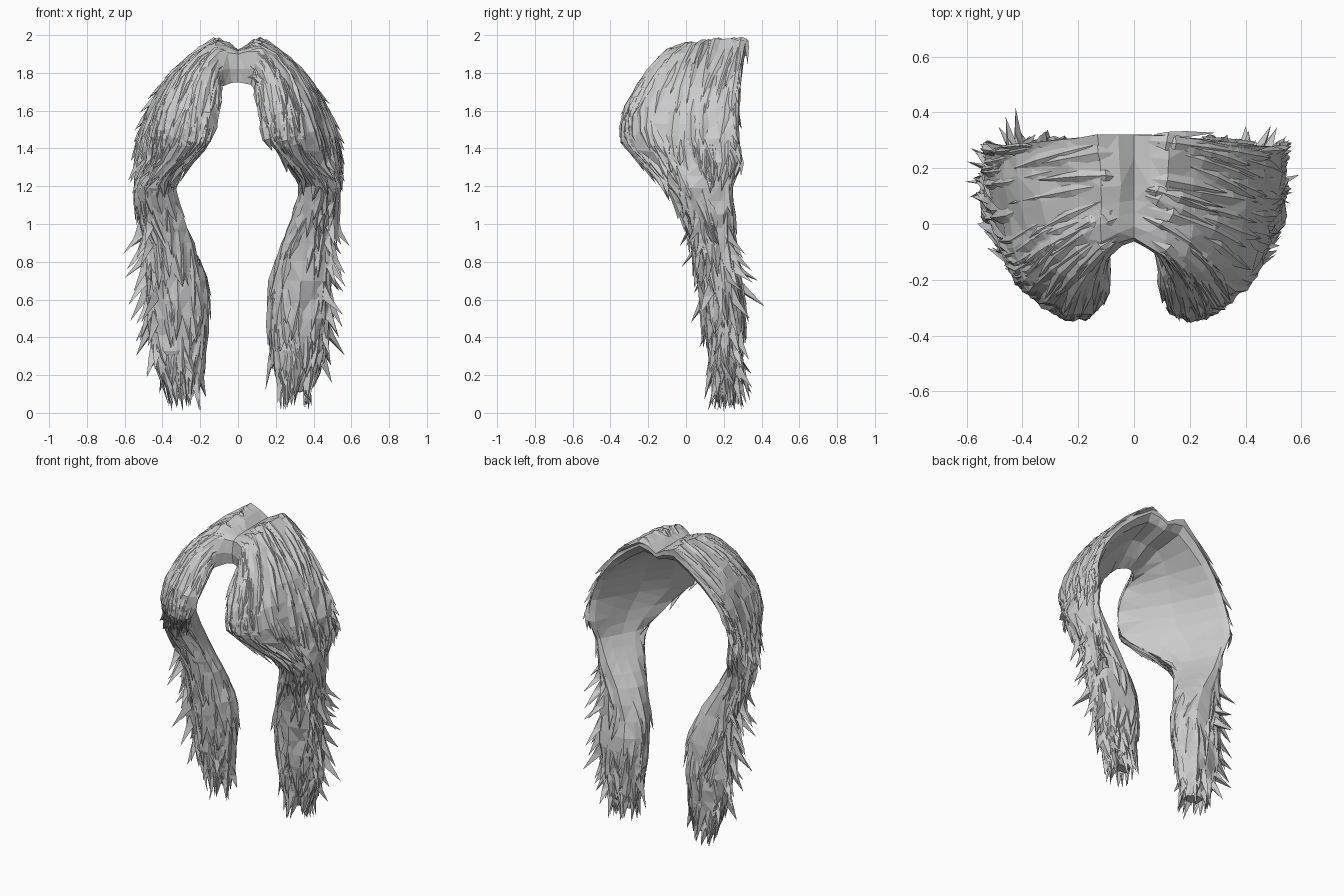
import bpy, bmesh, math, random
from mathutils import Vector as V

if "Cube" in bpy.data.objects:
    bpy.data.objects.remove(bpy.data.objects["Cube"])

# Guide rails of one half, from the parting out and down to the lobe bottom
BACK = [(0, .32, 1.92), (.13, .32, 1.98), (.35, .28, 1.80), (.47, .26, 1.62), (.53, .26, 1.45), (.54, .28, 1.33)]
SIDE = [(0, .14, 1.92), (.12, .13, 1.98), (.33, .08, 1.81), (.45, .04, 1.62), (.51, .05, 1.45), (.53, .08, 1.32)]
BROW = [(0, .04, 1.92), (.12, 0, 1.96), (.29, -.10, 1.82), (.39, -.20, 1.62), (.43, -.20, 1.45), (.45, -.13, 1.32)]
FRONT = [(0, -.05, 1.90), (.11, -.11, 1.91), (.19, -.22, 1.79), (.23, -.33, 1.60), (.25, -.34, 1.45), (.31, -.26, 1.35)]
INNER = [(0, -.05, 1.75), (.07, -.08, 1.74), (.08, -.18, 1.70), (.10, -.27, 1.58), (.14, -.29, 1.44), (.23, -.20, 1.34)]
LINING = [(0, .29, 1.87), (.12, .28, 1.89), (.31, .27, 1.75), (.43, .25, 1.60), (.49, .25, 1.45), (.49, .27, 1.31)]

# Hanging length: z, x range, y range
LOWER = [(1.19, .30, .55, -.11, .28), (1.05, .265, .53, -.03, .28), (.90, .205, .50, .03, .28),
         (.70, .165, .49, .06, .30), (.50, .155, .48, .09, .32), (.33, .175, .46, .12, .30),
         (.20, .195, .42, .15, .29), (.11, .23, .35, .18, .27)]
ANGLES = [48, 5, -40, -88, -140, 172, 115]


def make_rings():
    rings = []
    for row in zip(BACK, SIDE, BROW, FRONT, INNER, LINING):
        a, b, g, f, c, e = [V(p) for p in row]
        rings.append([a, b, g, f, c, ((c + e) / 2).lerp(b, .2), e])
    for i, (z, x0, x1, y0, y1) in enumerate(LOWER):
        r = [V(((x0 + x1) / 2 + (x1 - x0) / 2 * math.cos(math.radians(t)),
                (y0 + y1) / 2 + (y1 - y0) / 2 * math.sin(math.radians(t)), z)) for t in ANGLES]
        if i < 3:  # flat inner face fades into the round strand
            r[6] = r[6].lerp(r[0], (.75, .5, .25)[i])
            r[5] = r[5].lerp((r[4] + r[6]) / 2, (1, .8, .4)[i])
        rings.append(r)
    return rings


RINGS = make_rings()
LAST = len(RINGS) - 1


def spline(a, b, c, d, t):
    m1, m2 = (c - a) * .38, (d - b) * .38
    t2, t3 = t * t, t * t * t
    return b * (2*t3 - 3*t2 + 1) + m1 * (t3 - 2*t2 + t) + c * (3*t2 - 2*t3) + m2 * (t3 - t2)


def surf(u, v):
    """Point on the hair mass: u runs down the hair, v around it."""
    u = min(max(u, 0), LAST)
    i = min(int(u), LAST - 1)
    j = math.floor(v)

    def around(k):
        r = RINGS[min(max(k, 0), LAST)]
        return spline(*[r[(j + o) % 7] for o in (-1, 0, 1, 2)], v - j)
    return spline(*[around(i + o) for o in (-1, 0, 1, 2)], u - i)


def normal(u, v):
    e = .05
    u = min(max(u, .1), LAST - .1)
    du = surf(u + e, v) - surf(u - e, v)
    dv = surf(u, v + e) - surf(u, v - e)
    return dv.cross(du).normalized()


def finish(bm, name, side):
    for v in bm.verts:
        v.co.x *= side
        v.co.z = min(max(v.co.z, .01), 2)
    if side < 0:
        bmesh.ops.reverse_faces(bm, faces=bm.faces[:])
    me = bpy.data.meshes.new(name)
    bm.to_mesh(me)
    bm.free()
    bpy.context.collection.objects.link(bpy.data.objects.new(name, me))


def hair_mass(name, side, rng):
    bm = bmesh.new()
    grid = []
    for i in range(LAST * 2 + 1):
        row = []
        for k in range(14):
            u, v = i / 2, k / 2
            p = surf(u, v)
            if i > 0 and (v <= 4 or u > 8):
                p += normal(u, v) * rng.uniform(-.014, .008)
            row.append(bm.verts.new(p))
        grid.append(row)
    for r0, r1 in zip(grid, grid[1:]):
        for k in range(14):
            n = (k + 1) % 14
            bm.faces.new((r0[k], r1[k], r1[n], r0[n]))
    bm.faces.new(grid[-1])
    bmesh.ops.triangulate(bm, faces=bm.faces[:])
    bmesh.ops.recalc_face_normals(bm, faces=bm.faces[:])
    finish(bm, name, side)


def add_lock(bm, u, v, du, dv, width, lift, drop=0):
    """One long ridged lock hugging the hair flow, with a pointed tip."""
    du = min(du, LAST - u)
    tip = surf(u + du, v + dv) + normal(u + du, v + dv) * lift - V((0, 0, drop))
    start = surf(u, v)
    root = bm.verts.new(start - normal(u, v) * .006)
    rows = []
    for t, w, rise in ((.3, .9, .004), (.62, 1, .35 * lift + .006)):
        p, n = surf(u + du * t, v + dv * t), normal(u + du * t, v + dv * t)
        across = (tip - start).cross(n).normalized() * width * w
        rows.append([bm.verts.new(q) for q in (p - across - n * .006, p + n * rise, p + across - n * .006)])
    end = bm.verts.new(tip)
    (a, b, c), (d, e, f) = rows
    for face in ((root, a, b), (root, b, c), (a, d, e), (a, e, b), (b, e, f), (b, f, c),
                 (d, end, e), (e, end, f)):
        bm.faces.new(face)
    if lift > .03:
        bm.faces.new((d, f, end))


def locks(name, side, rng):
    R = rng.uniform
    bm = bmesh.new()
    # long smooth locks over the crown and lobe
    for _ in range(75):
        add_lock(bm, R(.15, 4), R(.1, 3.8), R(1.3, 2.3), R(-.25, .25), R(.018, .036), R(0, .012))
    # lobe fringe
    for _ in range(32):
        add_lock(bm, R(3.8, 5), R(0, 3.7), R(1, 1.6), R(-.4, .4), R(.015, .03), R(0, .035))
    # shaggy hanging locks, all round further down
    for _ in range(85):
        add_lock(bm, R(5.3, LAST - 1.5), R(-.6, 3.9), R(1.1, 1.9), R(-.5, .5), R(.018, .036), R(0, .03))
    for _ in range(28):
        add_lock(bm, R(8, LAST - 1.5), R(3.6, 6.8), R(1.1, 1.9), R(-.5, .5), R(.018, .034), R(0, .02))
    # side flicks
    for _ in range(30):
        add_lock(bm, R(6.5, LAST - 2), R(-.2, 2.2), R(.9, 1.6), R(-.4, .4), R(.013, .026), R(.04, .13))
    # staggered pointed ends
    for _ in range(30):
        add_lock(bm, R(LAST - 2.5, LAST - .9), R(0, 7), R(1.2, 2.5), R(-.5, .5),
                 R(.016, .03), R(0, .07), R(0, .1))
    # loose wisps along the back edge
    for _ in range(10):
        add_lock(bm, R(.6, 5), R(-.25, .1), R(.8, 1.3), R(-.15, .15), R(.012, .022), R(.01, .035))
    bmesh.ops.triangulate(bm, faces=bm.faces[:])
    finish(bm, name, side)


# Both halves share the guides; each has its own random locks
for label, side, seed in (("right", 1, 4), ("left", -1, 11)):
    rng = random.Random(seed)
    hair_mass(label + "_hair_mass", side, rng)
    locks(label + "_hair_locks", side, rng)
